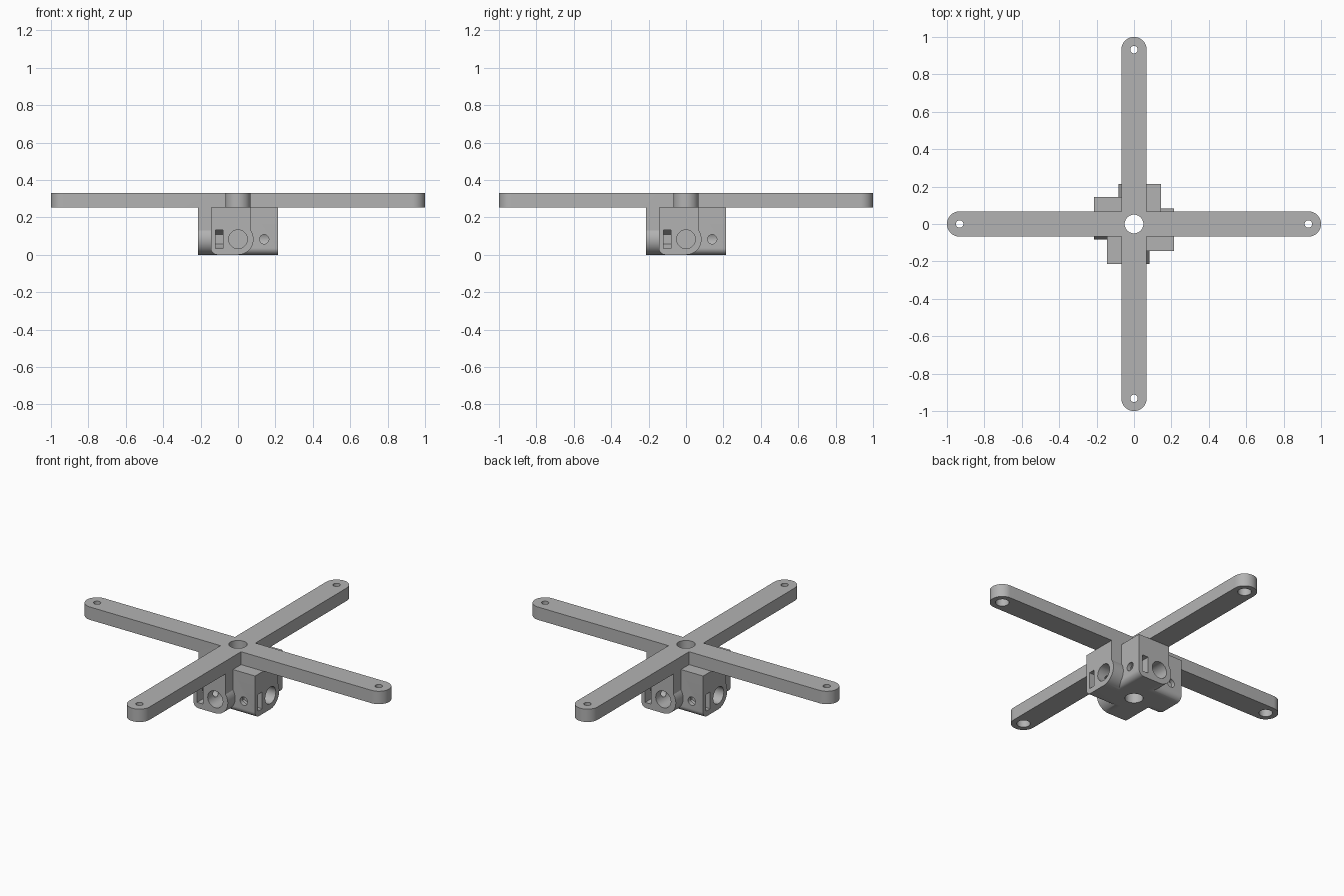
import bpy
import bmesh
from math import pi, cos, sin, acos
from mathutils import Matrix, Vector

cube = bpy.data.objects.get("Cube")
if cube:
    bpy.data.objects.remove(cube, do_unlink=True)

TOP, SEAT = 0.33, 0.253      # arm plate top and underside
HALF = 0.068                 # half width of an arm
TIP = 1 - HALF               # distance of the end holes
FRONT = -0.215               # outer face of a rod socket
AXIS = 0.083                 # height of the rod axis
SCREW = -0.14                # set screw position along the rod

grey = bpy.data.materials.new("plain grey")
grey.use_nodes = True
colour = (0.45, 0.45, 0.45, 1)
grey.diffuse_color = colour
grey.node_tree.nodes["Principled BSDF"].inputs["Base Color"].default_value = colour


def arc(cx, cy, r, start, end, steps):
    return [(cx + r * cos(start + (end - start) * i / steps),
             cy + r * sin(start + (end - start) * i / steps)) for i in range(steps + 1)]


def prism(name, points, place, depth):
    """Extrude a flat outline along its normal; place maps (u, v, w) to space."""
    bm = bmesh.new()
    face = bm.faces.new([bm.verts.new(place(Vector((u, v, 0)))) for u, v in points])
    offset = place(Vector((0, 0, depth))) - place(Vector((0, 0, 0)))
    new = bmesh.ops.extrude_face_region(bm, geom=[face])["geom"]
    bmesh.ops.translate(bm, vec=offset, verts=[g for g in new if isinstance(g, bmesh.types.BMVert)])
    bmesh.ops.recalc_face_normals(bm, faces=bm.faces)
    mesh = bpy.data.meshes.new(name)
    bm.to_mesh(mesh)
    bm.free()
    mesh.materials.append(grey)
    obj = bpy.data.objects.new(name, mesh)
    bpy.context.collection.objects.link(obj)
    return obj


def upright(x, y, z):
    return lambda p: Vector((x + p.x, y + p.y, z + p.z))


def along_y(y):
    return lambda p: Vector((p.x, y + p.z, p.y))


def along_x(x):
    return lambda p: Vector((x + p.z, p.x, p.y))


def disc(r, cx=0, cy=0, steps=40):
    return arc(cx, cy, r, 0, 2 * pi, steps)[:-1]


def combine(target, other, operation):
    mod = target.modifiers.new(operation.lower(), 'BOOLEAN')
    mod.operation, mod.solver, mod.object = operation, 'EXACT', other
    bpy.context.view_layer.objects.active = target
    bpy.ops.object.modifier_apply(modifier=mod.name)
    bpy.data.objects.remove(other, do_unlink=True)


def quarter(obj, k):
    obj.data.transform(Matrix.Rotation(k * pi / 2, 4, 'Z'))
    return obj


# Cross-shaped arm plate with round ends
outline = []
for k in range(4):
    turn = Matrix.Rotation(k * pi / 2, 2)
    for p in arc(TIP, 0, HALF, -pi / 2, pi / 2, 24) + [(HALF, HALF)]:
        outline.append(tuple(turn @ Vector(p)))
frame = prism("cross_frame", outline, upright(0, 0, SEAT), TOP - SEAT)

# Rod socket outline: flat side, rounded foot and bulge around the rod
join = acos(HALF / AXIS)
socket = [(HALF, SEAT), (-0.145, SEAT)]
socket += arc(-0.11, 0.035, 0.035, pi, 1.5 * pi, 10)
socket += arc(0, AXIS, AXIS, -pi / 2, join, 24)
for k in range(4):
    combine(frame, quarter(prism("rod_socket", socket, along_y(FRONT), 0.245), k), 'UNION')

# Centre hole
combine(frame, prism("centre_hole", disc(0.05), upright(0, 0, -0.1), 0.6), 'DIFFERENCE')

# Nut pocket outline: hexagon opened towards the outer face
flat = 0.05 * cos(pi / 6)
pocket = [(FRONT - 0.05, AXIS - 0.05), (SCREW, AXIS - 0.05), (SCREW + flat, AXIS - 0.025),
          (SCREW + flat, AXIS + 0.025), (SCREW, AXIS + 0.05), (FRONT - 0.05, AXIS + 0.05)]

# Rod bore, set screw hole, nut pocket and stepped end hole on each quarter
for k in range(4):
    cutters = [
        prism("rod_bore", disc(0.05, 0, AXIS), along_y(FRONT - 0.05), 0.195),
        prism("screw_hole", disc(0.025, SCREW, AXIS, 24), along_x(-0.2), 0.19),
        prism("nut_pocket", pocket, along_x(-0.12), 0.04),
        prism("end_hole", disc(0.02, 0, -TIP, 24), upright(0, 0, 0.2), 0.2),
        prism("end_recess", disc(0.037, 0, -TIP, 32), upright(0, 0, 0.2), 0.098),
    ]
    for cutter in cutters:
        combine(frame, quarter(cutter, k), 'DIFFERENCE')

# Smooth the round walls and keep the edges sharp
bpy.ops.object.select_all(action='DESELECT')
frame.select_set(True)
bpy.context.view_layer.objects.active = frame
bpy.ops.object.shade_smooth_by_angle(angle=pi / 6)
